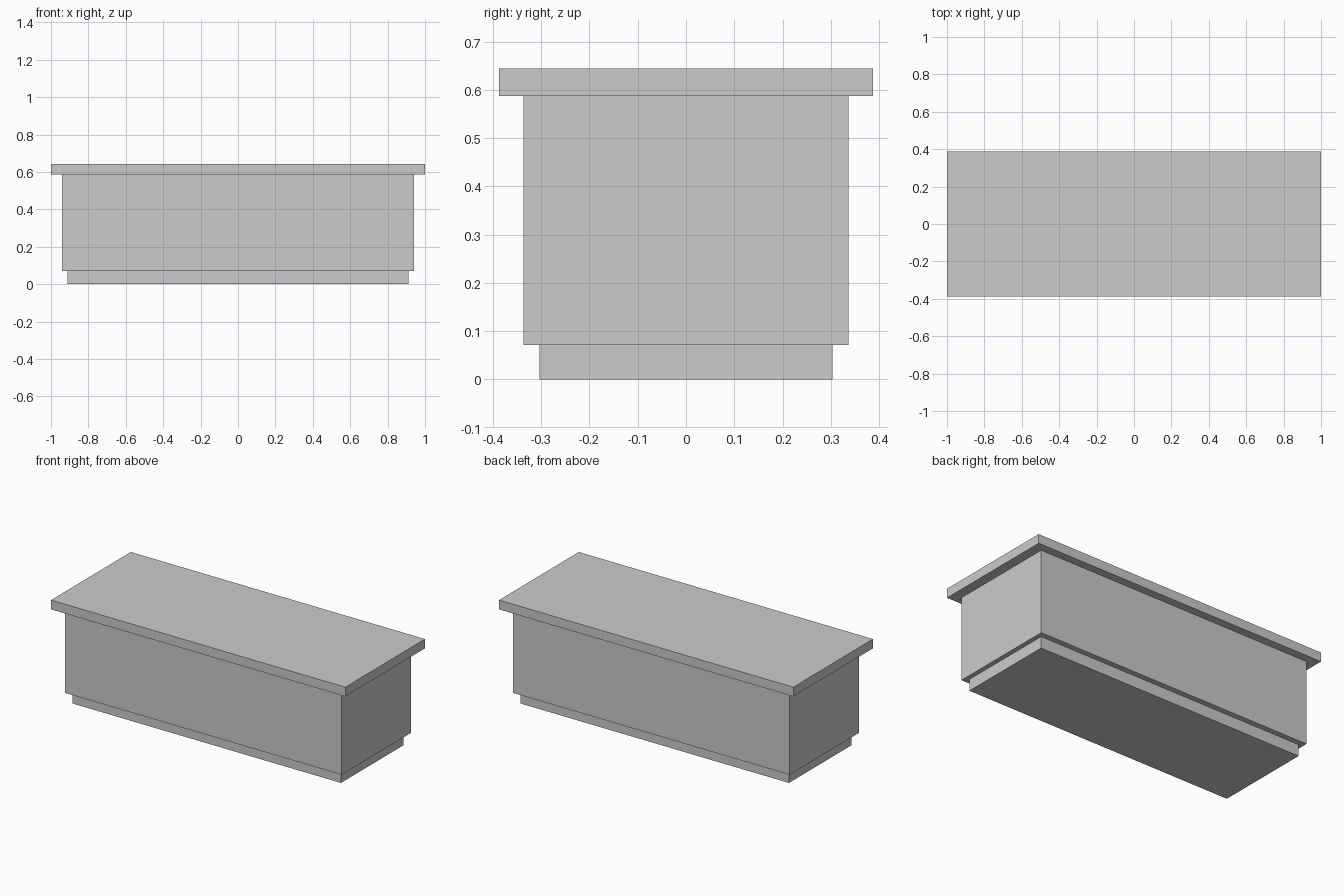
import bpy

if "Cube" in bpy.data.objects:
    bpy.data.objects.remove(bpy.data.objects["Cube"])


def box(name, half_x, half_y, z0, z1):
    """Axis-aligned box centred on x and y, spanning z0 to z1."""
    bpy.ops.mesh.primitive_cube_add(size=2, location=(0, 0, (z0 + z1) / 2))
    obj = bpy.context.object
    obj.name = name
    obj.scale = (half_x, half_y, (z1 - z0) / 2)
    bpy.ops.object.transform_apply(location=False, rotation=False, scale=True)
    return obj


# Recessed plinth
box("base_plinth", 0.912, 0.303, 0.0, 0.071)
# Main counter body
box("body", 0.94, 0.337, 0.071, 0.587)
# Overhanging top slab
box("top_slab", 1.0, 0.387, 0.587, 0.644)
